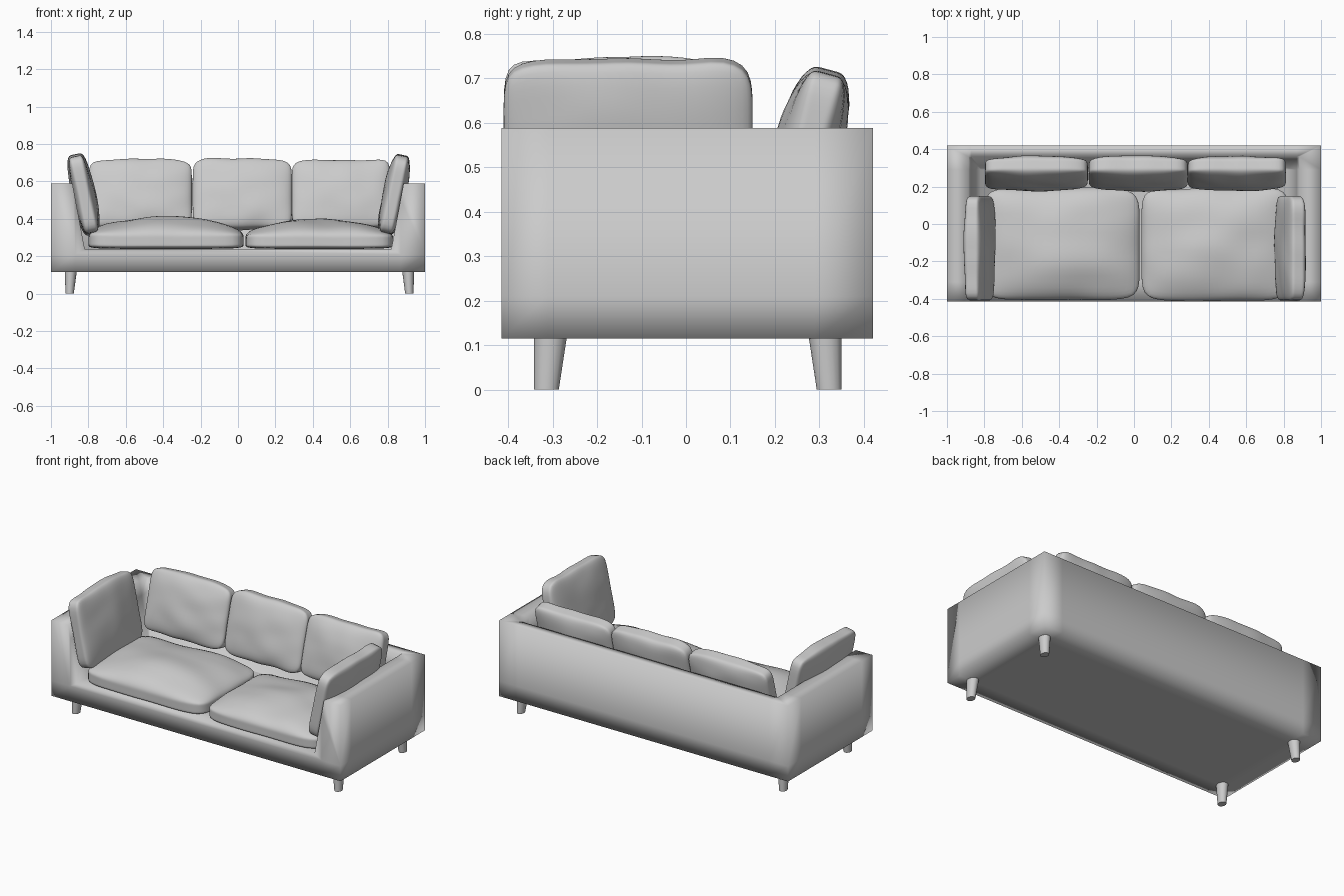
import bpy, bmesh, math
from mathutils import Matrix, Vector, noise

if "Cube" in bpy.data.objects:
    bpy.data.objects.remove(bpy.data.objects["Cube"], do_unlink=True)

# One upholstery colour throughout
grey = bpy.data.materials.new("light_grey")
grey.use_nodes = True
grey.diffuse_color = (0.6, 0.6, 0.6, 1)
for node in grey.node_tree.nodes:
    if node.type == "BSDF_PRINCIPLED":
        node.inputs["Base Color"].default_value = (0.6, 0.6, 0.6, 1)
        node.inputs["Roughness"].default_value = 0.8


def finish(bm, name, sharp=None):
    """Turn a bmesh into a smooth-shaded object, optionally keeping sharp edges."""
    bmesh.ops.recalc_face_normals(bm, faces=bm.faces)
    mesh = bpy.data.meshes.new(name)
    bm.to_mesh(mesh)
    bm.free()
    mesh.materials.append(grey)
    for p in mesh.polygons:
        p.use_smooth = True
    if sharp:
        mesh.set_sharp_from_angle(angle=math.radians(sharp))
    obj = bpy.data.objects.new(name, mesh)
    bpy.context.collection.objects.link(obj)
    return obj


def ring(bm, x, front, back, z):
    """Four corners of a rectangle: front right, front left, back left, back right."""
    return [bm.verts.new(c) for c in
            ((-x, front, z), (x, front, z), (x, back, z), (-x, back, z))]


def make_frame():
    """Base, arms and back in one shell, with the inner walls sloping outwards."""
    bm = bmesh.new()
    front = -0.415
    base = ring(bm, 1, front, 0.42, 0.115)
    rim = ring(bm, 1, front, 0.42, 0.588)
    deck = ring(bm, 0.82, front, 0.30, 0.24)
    lip = ring(bm, 0.885, front, 0.36, 0.588)
    bm.faces.new(base)
    bm.faces.new(deck)
    bm.faces.new((base[0], base[1], rim[1], lip[1], deck[1], deck[0], lip[0], rim[0]))
    for i in (1, 2, 3):
        j = (i + 1) % 4
        bm.faces.new((base[i], base[j], rim[j], rim[i]))
        bm.faces.new((rim[i], rim[j], lip[j], lip[i]))
        bm.faces.new((lip[i], lip[j], deck[j], deck[i]))
    # Support loops hold the soft shading close to the corners
    for co, axis in (((-0.87, 0, 0), (1, 0, 0)), ((0.87, 0, 0), (1, 0, 0)),
                     ((0, -0.31, 0), (0, 1, 0)), ((0, 0.29, 0), (0, 1, 0)),
                     ((0, 0, 0.21), (0, 0, 1))):
        geom = bm.verts[:] + bm.edges[:] + bm.faces[:]
        bmesh.ops.bisect_plane(bm, geom=geom, dist=1e-5, plane_co=co, plane_no=axis)
    finish(bm, "sofa_frame")


def cushion(name, width, height, thick, centre, turn=0, lean=None, edge=0.5):
    """Puffy pillow. Without a lean it lies flat on its underside."""
    bm = bmesh.new()
    bmesh.ops.create_cube(bm, size=2)
    bmesh.ops.subdivide_edges(bm, edges=bm.edges[:], cuts=17, use_grid_fill=True)
    seed = Vector(centre) * 7
    n = 8
    for v in bm.verts:
        c = v.co.copy()
        u, h, w = c / sum(abs(k) ** n for k in c) ** (1 / n)
        puff = max(0, (1 - u * u) * (1 - h * h)) ** 0.6
        t = edge + (1 - edge) * puff
        wrinkle = noise.noise(Vector((u, h, 0)) * 1.8 + seed)
        t *= 1 + 0.1 * wrinkle
        z = w * t / 2 if lean is not None else (w + 1) * t / 2
        v.co = (u * width / 2, h * height / 2 + 0.012 * wrinkle * h, z * thick)
    m = Matrix.Translation(centre) @ Matrix.Rotation(math.radians(turn), 4, "Z")
    if lean is not None:
        m = m @ Matrix.Rotation(math.radians(90 - lean), 4, "X")
    bmesh.ops.transform(bm, matrix=m, verts=bm.verts)
    finish(bm, name)


def leg(name, x, y):
    """Round tapered leg with its outer side upright."""
    bm = bmesh.new()
    bmesh.ops.create_cone(bm, cap_ends=True, segments=16, radius1=1, radius2=1, depth=2)
    out_x, out_y = math.copysign(0.006, x), math.copysign(0.009, y)
    for v in bm.verts:
        if v.co.z > 0:
            v.co = (x + v.co.x * 0.032, y + v.co.y * 0.037, 0.118)
        else:
            v.co = (x + out_x + v.co.x * 0.022, y + out_y + v.co.y * 0.028, 0)
    finish(bm, name, 40)


make_frame()

# Seat cushions
cushion("seat_cushion_right", 0.83, 0.60, 0.17, (-0.385, -0.11, 0.24))
cushion("seat_cushion_left", 0.79, 0.60, 0.155, (0.435, -0.11, 0.24))

# Back cushions
for side, x, width in (("right", -0.522, 0.55), ("middle", 0.023, 0.53), ("left", 0.55, 0.525)):
    cushion("back_cushion_" + side, width, 0.38, 0.15, (x, 0.27, 0.53), lean=15)

# Loose cushions against the arms
cushion("arm_cushion_right", 0.56, 0.43, 0.125, (-0.825, -0.13, 0.53), turn=90, lean=12, edge=0.6)
cushion("arm_cushion_left", 0.56, 0.43, 0.125, (0.835, -0.13, 0.53), turn=-90, lean=12, edge=0.6)

# Legs
for side, x in (("right", -0.894), ("left", 0.91)):
    for end, y in (("front", -0.305), ("back", 0.313)):
        leg(f"{end}_leg_{side}", x, y)
